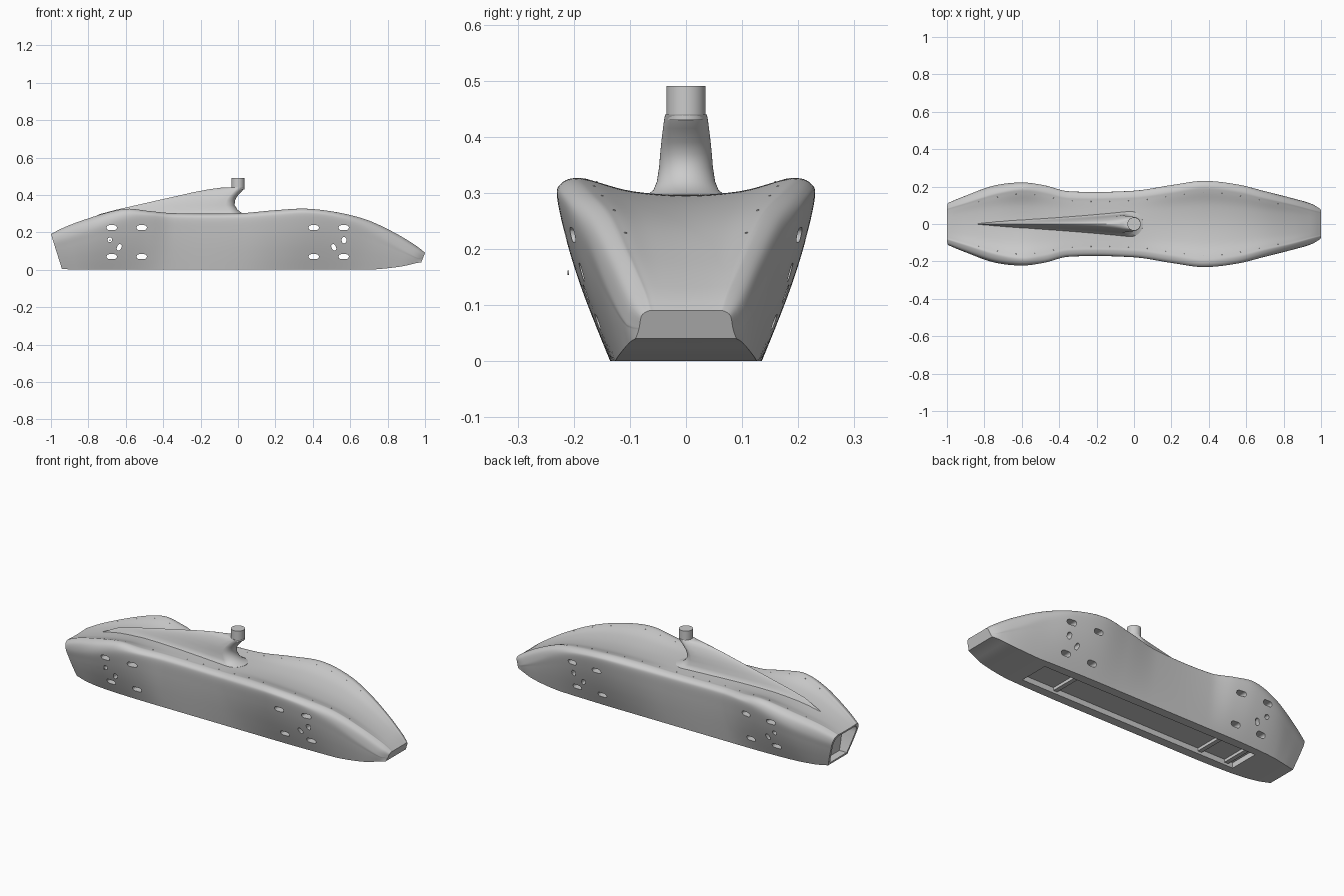
import bpy, bmesh, math
from mathutils import Vector

if "Cube" in bpy.data.objects:
    bpy.data.objects.remove(bpy.data.objects["Cube"])

# Body stations: x, half width, its height, shoulder y, shoulder z, centre z, floor half width, floor z
ST = [(-1.0, .115, .15, .085, .19, .188, .085, .005), (-.9, .152, .18, .115, .235, .225, .105, 0),
      (-.75, .205, .23, .165, .29, .268, .125, 0), (-.6, .222, .275, .19, .325, .288, .133, 0),
      (-.48, .207, .282, .175, .314, .294, .135, 0), (-.35, .175, .27, .145, .302, .296, .135, 0),
      (0, .178, .27, .148, .301, .296, .135, 0), (.2, .208, .285, .175, .318, .296, .135, 0),
      (.37, .23, .295, .2, .326, .293, .135, 0), (.55, .212, .27, .18, .303, .275, .132, 0),
      (.7, .175, .215, .143, .262, .24, .127, 0), (.85, .137, .13, .108, .19, .178, .117, .014),
      (.96, .105, .07, .077, .122, .12, .1, .034), (1.0, .083, .062, .066, .09, .09, .09, .04)]
XS = [s[0] for s in ST]
SUB = 5


def station(x):
    """Hermite interpolation of the station table."""
    i = max(0, min(len(ST) - 2, sum(1 for v in XS if v <= x) - 1))
    h = XS[i + 1] - XS[i]
    t = (x - XS[i]) / h

    def slope(k, c):
        a, b = max(0, k - 1), min(len(ST) - 1, k + 1)
        return (ST[b][c] - ST[a][c]) / (XS[b] - XS[a])
    out = []
    for c in range(1, 8):
        p, q, m, n = ST[i][c], ST[i + 1][c], slope(i, c) * h, slope(i + 1, c) * h
        out.append((2*t**3 - 3*t*t + 1)*p + (t**3 - 2*t*t + t)*m + (3*t*t - 2*t**3)*q + (t**3 - t*t)*n)
    out[6] = max(0, out[6])
    return out


def half_section(x):
    """Smooth half outline (y, z) from top centre to the floor corner."""
    W, zW, S, T, C, B, zb = station(x)
    pts = [(0, C), (.5*S, C + .25*(T - C)), (.85*S, C + .85*(T - C)), (S, T),
           (S + .75*(W - S), T - .3*(T - zW)), (W, zW)]
    for t in (.75, .5, .25, 0):
        f = .5 * (t + math.sin(t * math.pi / 2))
        pts.append((B + (W - B)*f, zb + (zW - zb)*t))
    pts = [Vector(p) for p in pts]
    first = Vector((-pts[1].x, pts[1].y))
    ext = [first] + pts + [2*pts[-1] - pts[-2]]
    out = []
    for i in range(1, len(ext) - 2):
        a, b, c, d = ext[i - 1:i + 3]
        for k in range(SUB):
            t = k / SUB
            out.append(.5*(2*b + (c - a)*t + (2*a - 5*b + 4*c - d)*t*t + (3*b - a - 3*c + d)*t**3))
    return out + [pts[-1]]


def section(x):
    h = half_section(x)
    return h + [Vector((0, h[-1].y))] + [Vector((-p.x, p.y)) for p in reversed(h[1:])]


def slant(x, y, z):
    """Tilt the tail and nose faces."""
    t = max(0, min(1, (-.8 - x) / .2))
    n = max(0, min(1, (x - .9) / .1))
    return (x + .06*t*(1 - z/.19) - .02*n*max(0, .09 - z)/.05, y, z)


def loft(bm, rings):
    rows = [[bm.verts.new(p) for p in r] for r in rings]
    n = len(rows[0])
    for a, b in zip(rows, rows[1:]):
        for i in range(n):
            bm.faces.new((a[i], a[(i + 1) % n], b[(i + 1) % n], b[i]))
    bm.faces.new(rows[0])
    bm.faces.new(rows[-1])


def finish(bm, name):
    bmesh.ops.recalc_face_normals(bm, faces=bm.faces)
    me = bpy.data.meshes.new(name)
    bm.to_mesh(me)
    bm.free()
    ob = bpy.data.objects.new(name, me)
    bpy.context.collection.objects.link(ob)
    return ob


def activate(ob):
    bpy.ops.object.select_all(action='DESELECT')
    ob.select_set(True)
    bpy.context.view_layer.objects.active = ob


def smooth(ob, deg=35):
    activate(ob)
    bpy.ops.object.shade_smooth_by_angle(angle=math.radians(deg))


def box(bm, x0, x1, y, z0, z1):
    loft(bm, [[(x, -y, z0), (x, y, z0), (x, y, z1), (x, -y, z1)] for x in (x0, x1)])


# Hollow body shell
bm = bmesh.new()
N = 100
loft(bm, [[slant(x, p.x, p.y) for p in section(x)] for x in (-1 + 2*i/N for i in range(N + 1))])
body = finish(bm, "body_shell")
sol = body.modifiers.new("wall", 'SOLIDIFY')
sol.thickness, sol.offset = .012, -1

# Cutters: side slots, floor opening, tail opening, nose opening
bm = bmesh.new()
slots = [(x, z, .055, .026, 0) for x in (-.675, -.515, .405, .565) for z in (.07, .225)]
slots += [(-.685, .16, .025, .024, 0), (-.635, .12, .036, .022, 65),
          (.567, .158, .034, .025, 90), (.512, .12, .036, .022, 115)]
for cx, cz, ln, wd, ang in slots:
    a0, outline = math.radians(ang), []
    for k in range(16):
        a = math.pi * (k % 8) / 7 - math.pi/2 + (math.pi if k > 7 else 0)
        u = wd/2*math.cos(a) + (1 if k < 8 else -1)*(ln - wd)/2
        v = wd/2*math.sin(a)
        outline.append((cx + u*math.cos(a0) - v*math.sin(a0), cz + u*math.sin(a0) + v*math.cos(a0)))
    loft(bm, [[(u, y, v) for u, v in outline] for y in (-.4, .4)])
box(bm, -.7, .64, .085, -.05, .03)
loft(bm, [[(x, p.x*.87, .1 + (p.y - .1)*.87) for p in section(-1)] for x in (-1.2, -.9)])
NOSE = [(-.075, .048), (.075, .048), (.054, .083), (-.054, .083)]
loft(bm, [[(x, y, z) for y, z in NOSE] for x in (.955, 1.1)])
cutter = finish(bm, "opening_cutter")
cutter.hide_render = True
cut = body.modifiers.new("openings", 'BOOLEAN')
cut.operation, cut.solver, cut.object = 'DIFFERENCE', 'EXACT', cutter
activate(body)
for m in ("wall", "openings"):
    bpy.ops.object.modifier_apply(modifier=m)
bpy.data.objects.remove(cutter)
smooth(body)

# Plate closing the nose recess, with two bolt heads
bm = bmesh.new()
loft(bm, [[(x, y*1.06, .065 + (z - .065)*1.15) for y, z in NOSE] for x in (.955, .965)])
finish(bm, "nose_plate")
for y in (-.026, .026):
    bpy.ops.mesh.primitive_cylinder_add(vertices=12, radius=.003, depth=.004,
                                        location=(.966, y, .068), rotation=(0, math.pi/2, 0))
    bpy.context.object.name = "nose_bolt"

# Cross bars inside the floor opening
for x in (-.66, -.49, .43):
    bm = bmesh.new()
    box(bm, x - .012, x + .012, .125, .014, .03)
    finish(bm, "cross_bar")

# Swept fin: teardrop layers (z, rear x, front x, half width)
layers = [(.2, -.88, .05, .072), (.297, -.74, .048, .068), (.305, -.71, .018, .058), (.32, -.655, -.002, .052),
          (.345, -.545, -.018, .048), (.37, -.435, -.016, .046), (.39, -.345, -.006, .044),
          (.415, -.235, .016, .041), (.43, -.155, .03, .039), (.44, -.08, .036, .037)]
rings = []
for z, xr, xf, w in layers:
    ring = []
    for k in range(48):
        a = 2*math.pi*k/48
        nose = min(w, (xf - xr)*.45)
        c = xf - nose
        if math.cos(a) >= 0:
            x, y = c + nose*math.cos(a), w*math.sin(a)
        else:
            u = -math.cos(a)
            x = c - (c - xr)*u
            y = math.copysign(w * (1 - u)**.8 * (1 - .35*u*(1 - u)), math.sin(a))
        ring.append((x, y, max(z, station(x)[4] - .007)))
    rings.append(ring)
bm = bmesh.new()
loft(bm, rings)
smooth(finish(bm, "fin"), 45)

# Mast tube on the fin
bpy.ops.mesh.primitive_cylinder_add(vertices=32, radius=.035, depth=.06, location=(0, 0, .46))
bpy.context.object.name = "mast_tube"
smooth(bpy.context.object)

# Small screws along the lid edge and a loose side pin
bm = bmesh.new()
for i in range(18):
    x = -.93 + i*.1
    p = half_section(x)[2*SUB]
    for s in (-1, 1):
        g = bmesh.ops.create_icosphere(bm, subdivisions=1, radius=.003)
        bmesh.ops.translate(bm, verts=g["verts"], vec=(x, s*p.x, p.y - .001))
finish(bm, "lid_screws")
bpy.ops.mesh.primitive_cylinder_add(vertices=12, radius=.004, depth=.003,
                                    location=(-.685, -.21, .158), rotation=(math.pi/2, 0, 0))
bpy.context.object.name = "side_pin"
